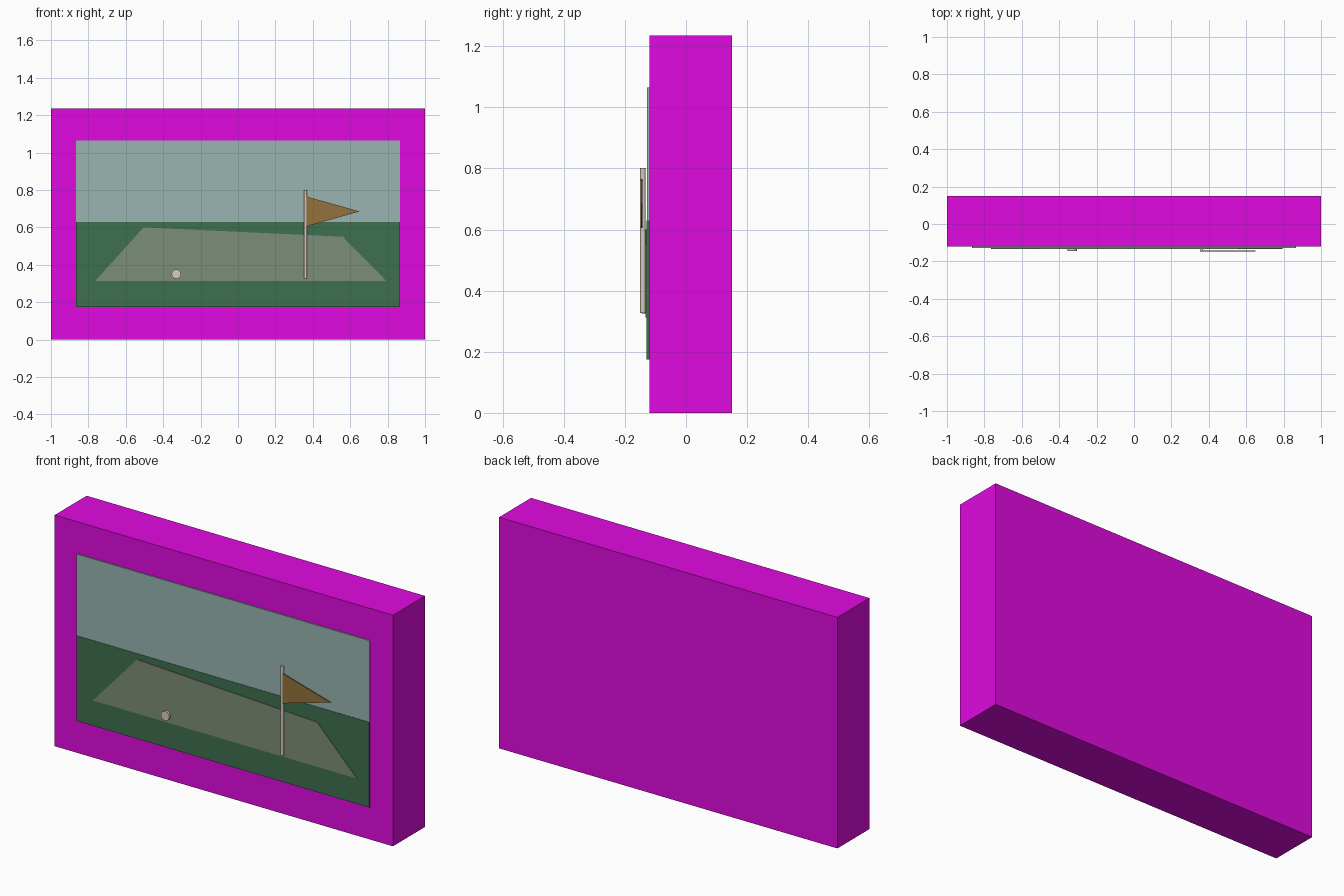
import bpy, bmesh, math

if "Cube" in bpy.data.objects:
    bpy.data.objects.remove(bpy.data.objects["Cube"])


def material(name, rgb):
    m = bpy.data.materials.new(name)
    m.diffuse_color = (*rgb, 1)
    m.use_nodes = True
    m.node_tree.nodes["Principled BSDF"].inputs["Base Color"].default_value = m.diffuse_color
    return m


def slab(name, outline, y_front, y_back, mat):
    """Extrude an (x, z) outline from y_front to y_back."""
    bm = bmesh.new()
    face = bm.faces.new([bm.verts.new((x, y_front, z)) for x, z in outline])
    ext = bmesh.ops.extrude_face_region(bm, geom=[face])
    verts = [g for g in ext["geom"] if isinstance(g, bmesh.types.BMVert)]
    bmesh.ops.translate(bm, verts=verts, vec=(0, y_back - y_front, 0))
    bmesh.ops.recalc_face_normals(bm, faces=bm.faces)
    me = bpy.data.meshes.new(name)
    bm.to_mesh(me)
    bm.free()
    ob = bpy.data.objects.new(name, me)
    bpy.context.collection.objects.link(ob)
    me.materials.append(mat)
    return ob


def rect(x0, x1, z0, z1):
    return [(x0, z0), (x1, z0), (x1, z1), (x0, z1)]


def cylinder(name, sides, radius, depth, loc, mat, rot=(0, 0, 0)):
    bpy.ops.mesh.primitive_cylinder_add(vertices=sides, radius=radius, depth=depth,
                                        location=loc, rotation=rot)
    ob = bpy.context.object
    ob.name = name
    ob.data.materials.append(mat)
    bpy.ops.object.shade_smooth_by_angle()
    return ob


magenta = material("frame_magenta", (0.75, 0.003, 0.75))
sky = material("sky_blue_grey", (0.32, 0.46, 0.44))
green = material("grass_green", (0.048, 0.16, 0.082))
pale_green = material("fairway_green", (0.2, 0.27, 0.19))
cream = material("cream", (0.68, 0.6, 0.5))
ochre = material("flag_ochre", (0.29, 0.17, 0.045))

# Thick block behind the picture
slab("frame_block", rect(-1, 1, 0, 1.235), -0.12, 0.15, magenta)

# Sky and grass panels
slab("sky_panel", rect(-0.865, 0.865, 0.63, 1.065), -0.127, -0.12, sky)
slab("grass_panel", rect(-0.865, 0.865, 0.175, 0.63), -0.129, -0.12, green)

# Sloping fairway
slab("fairway", [(-0.765, 0.312), (0.795, 0.312), (0.56, 0.55), (-0.505, 0.6)],
     -0.133, -0.127, pale_green)

# Flag pole, pennant and ball
cylinder("flag_pole", 16, 0.009, 0.475, (0.361, -0.141, 0.5635), cream)
slab("pennant", [(0.366, 0.605), (0.65, 0.685), (0.366, 0.765)], -0.148, -0.143, ochre)
cylinder("ball", 24, 0.025, 0.014, (-0.33, -0.138, 0.35), cream, (math.pi / 2, 0, 0))
